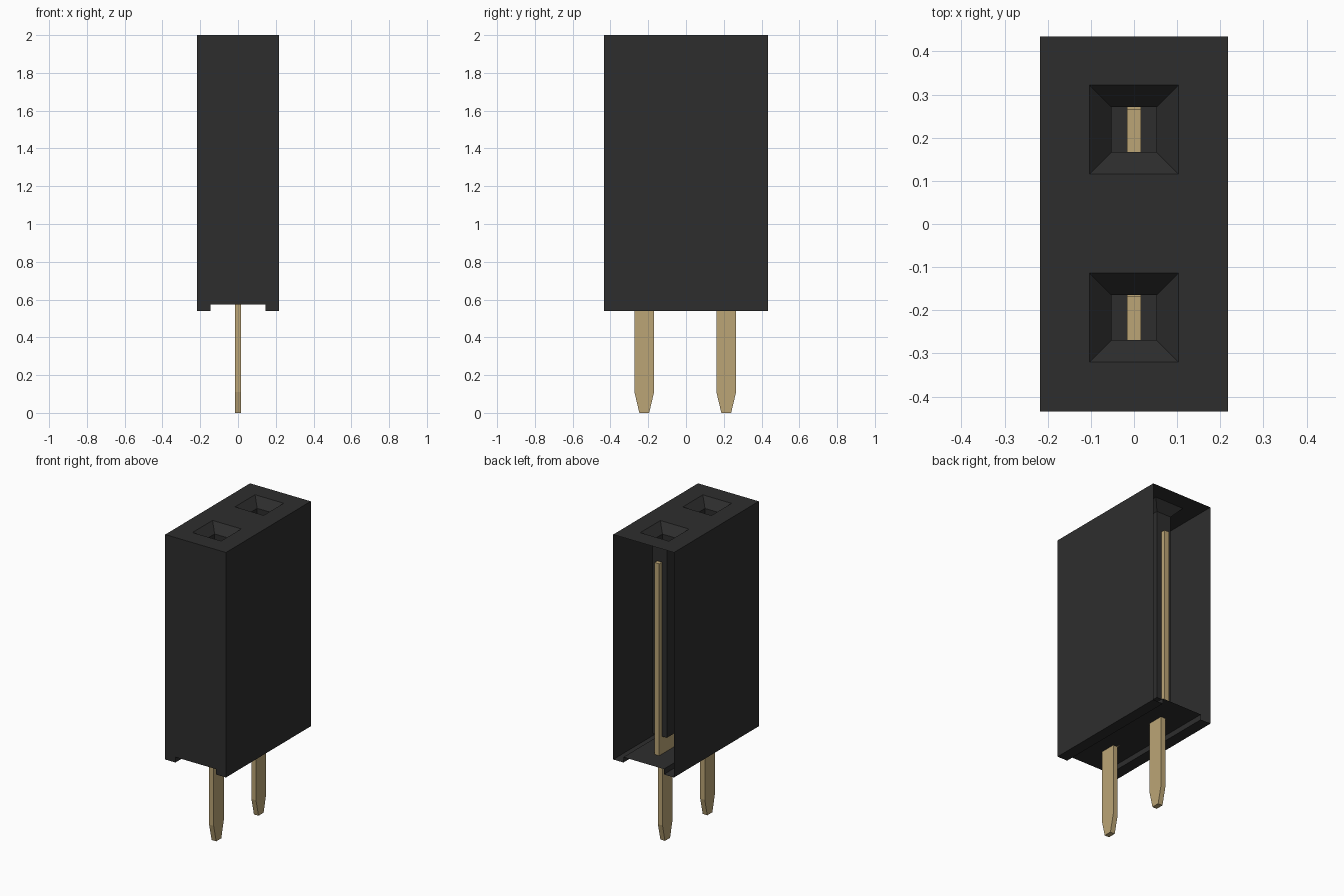
import bpy
import bmesh

default = bpy.data.objects.get("Cube")
if default:
    bpy.data.objects.remove(default, do_unlink=True)


def material(name, rgb, metallic=0.0):
    mat = bpy.data.materials.new(name)
    mat.use_nodes = True
    mat.diffuse_color = (*rgb, 1)
    shader = mat.node_tree.nodes["Principled BSDF"]
    shader.inputs["Base Color"].default_value = (*rgb, 1)
    return mat


def finish(bm, name, mat):
    bmesh.ops.remove_doubles(bm, verts=bm.verts, dist=0.0001)
    mesh = bpy.data.meshes.new(name)
    bm.to_mesh(mesh)
    bm.free()
    mesh.materials.append(mat)
    obj = bpy.data.objects.new(name, mesh)
    bpy.context.collection.objects.link(obj)
    return obj


def face(bm, points):
    return bm.faces.new([bm.verts.new(p) for p in points])


def square(cy, half, z):
    """Counter-clockwise square around a socket axis."""
    return [(sx * half, cy + sy * half, z)
            for sx, sy in ((-1, -1), (1, -1), (1, 1), (-1, 1))]


black = material("black plastic", (0.027, 0.027, 0.027))
gold = material("pale gold", (0.5, 0.376, 0.18))

W, D, TOP, BOTTOM = 0.218, 0.435, 2.0, 0.54
FLOOR, SLOT = 0.575, 0.145
SOCKETS = (-0.217, 0.219)
MOUTH, SHAFT = 0.103, 0.052

# Housing: thin shell with a grooved underside, open at the back
bm = bmesh.new()
profile = [(-W, TOP), (-W, BOTTOM), (-SLOT, BOTTOM), (-SLOT, FLOOR),
           (SLOT, FLOOR), (SLOT, BOTTOM), (W, BOTTOM), (W, TOP)]
face(bm, [(x, -D, z) for x, z in profile])
for (x0, z0), (x1, z1) in zip(profile, profile[1:]):
    face(bm, [(x1, -D, z1), (x0, -D, z0), (x0, D, z0), (x1, D, z1)])

# Top plate with two square openings left out
xs = [-W, -MOUTH, MOUTH, W]
ys = [-D] + [c + s * MOUTH for c in SOCKETS for s in (-1, 1)] + [D]
for i, (x0, x1) in enumerate(zip(xs, xs[1:])):
    for j, (y0, y1) in enumerate(zip(ys, ys[1:])):
        if not (i == 1 and j in (1, 3)):
            face(bm, [(x0, y0, TOP), (x1, y0, TOP), (x1, y1, TOP), (x0, y1, TOP)])

# Funnel mouths and straight shafts
for cy in SOCKETS:
    rings = [square(cy, MOUTH, TOP), square(cy, SHAFT, 1.945), square(cy, SHAFT, 0.69)]
    for a, b in zip(rings, rings[1:]):
        for k in range(4):
            n = (k + 1) % 4
            face(bm, [a[k], a[n], b[n], b[k]])
    face(bm, rings[-1])
finish(bm, "housing", black)

# Contacts: flat forks whose tapered tails come out below
half_outline = [(0.026, 0), (0.052, 0.11), (0.052, FLOOR), (0.085, FLOOR),
                (0.085, 1.82), (0.052, 1.82), (0.052, 0.72)]
outline = half_outline + [(-y, z) for y, z in reversed(half_outline)]
THICK = 0.0165
for label, cy in zip(("front", "back"), (-0.221, 0.213)):
    bm = bmesh.new()
    plate = face(bm, [(-THICK, cy + y, z) for y, z in outline])
    grown = bmesh.ops.extrude_face_region(bm, geom=[plate], use_keep_orig=True)
    moved = [v for v in grown["geom"] if isinstance(v, bmesh.types.BMVert)]
    bmesh.ops.translate(bm, verts=moved, vec=(2 * THICK, 0, 0))
    bmesh.ops.recalc_face_normals(bm, faces=bm.faces)
    finish(bm, label + "_contact", gold)
